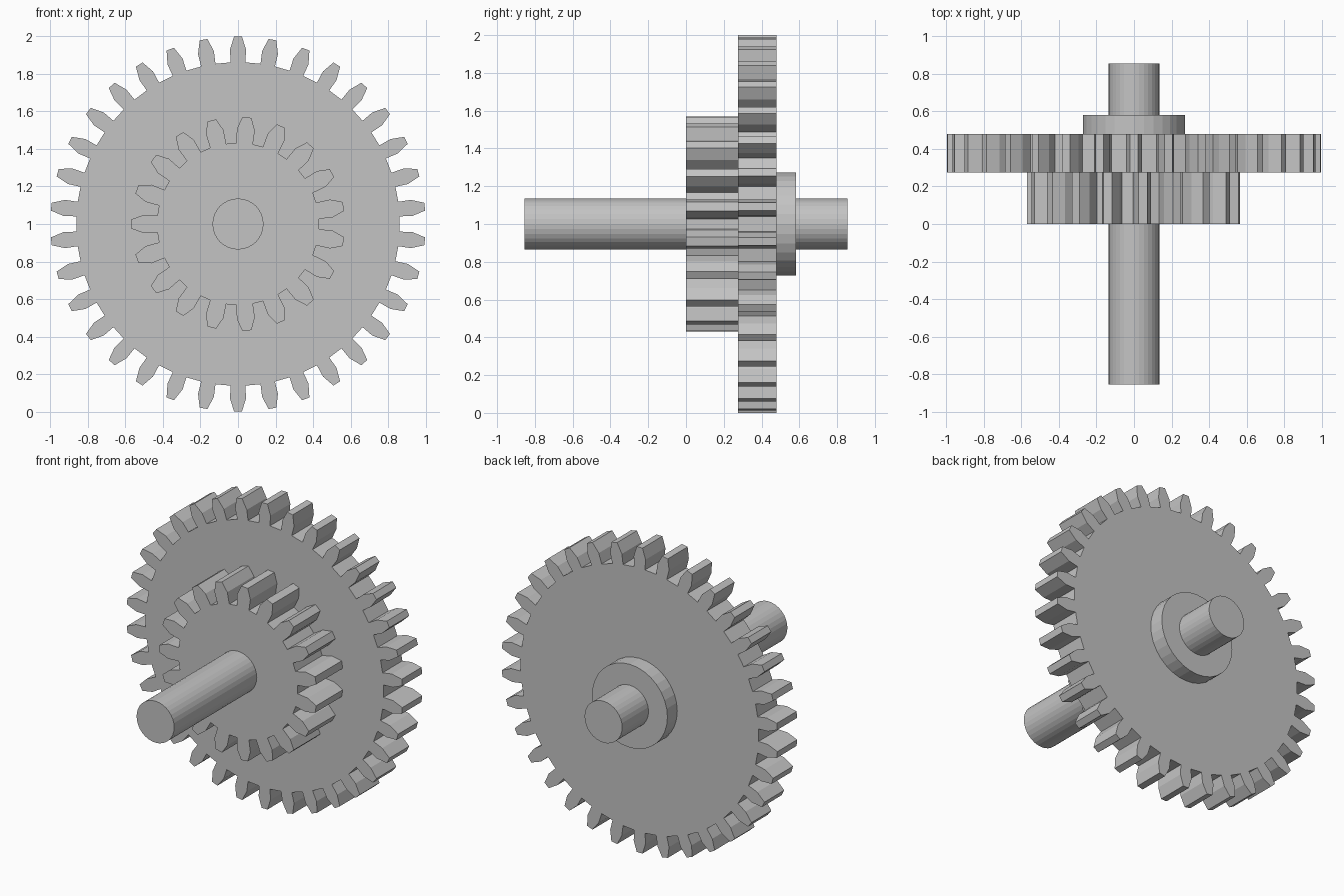
import bpy, bmesh
from math import sin, cos, pi, atan2, hypot

cube = bpy.data.objects.get("Cube")
if cube:
    bpy.data.objects.remove(cube, do_unlink=True)

steel = bpy.data.materials.new("plain grey steel")
steel.use_nodes = True
colour = (0.55, 0.55, 0.55, 1)
steel.diffuse_color = colour
steel.node_tree.nodes["Principled BSDF"].inputs["Base Color"].default_value = colour

AXIS_Z = 1.0


def extrude_outline(name, outline, y0, y1):
    """Extrude an x-z outline along the axle direction."""
    bm = bmesh.new()
    face = bm.faces.new([bm.verts.new((x, y0, z + AXIS_Z)) for x, z in outline])
    result = bmesh.ops.extrude_face_region(bm, geom=[face], use_keep_orig=True)
    moved = [v for v in result["geom"] if isinstance(v, bmesh.types.BMVert)]
    bmesh.ops.translate(bm, vec=(0, y1 - y0, 0), verts=moved)
    bmesh.ops.recalc_face_normals(bm, faces=bm.faces)
    mesh = bpy.data.meshes.new(name)
    bm.to_mesh(mesh)
    bm.free()
    mesh.materials.append(steel)
    obj = bpy.data.objects.new(name, mesh)
    bpy.context.collection.objects.link(obj)
    return obj


def circle(radius, sides=32):
    return [(radius * cos(2 * pi * i / sides), radius * sin(2 * pi * i / sides))
            for i in range(sides)]


def gear(teeth, start, flank):
    """Gear outline; flank lists (radius, half width) from root to tip."""
    half = [(r, -w) for r, w in flank]
    tooth = half + [(r, -w) for r, w in reversed(half)]
    points = []
    for i in range(teeth):
        a = start + 2 * pi * i / teeth
        for r, w in tooth:
            points.append((r * cos(a) - w * sin(a), r * sin(a) + w * cos(a)))
    return points


# Toothed wheels
extrude_outline("large_gear",
                gear(34, pi / 2, [(0.862, 0.039), (0.93, 0.043), (1.0, 0.021)]),
                0.275, 0.48)
extrude_outline("small_gear",
                gear(19, pi, [(0.43, 0.044), (0.505, 0.048), (0.57, 0.024)]),
                0.0, 0.275)

# Axle and rear collar
extrude_outline("axle", circle(0.136), -0.855, 0.855)
extrude_outline("rear_collar", circle(0.273), 0.48, 0.582)
